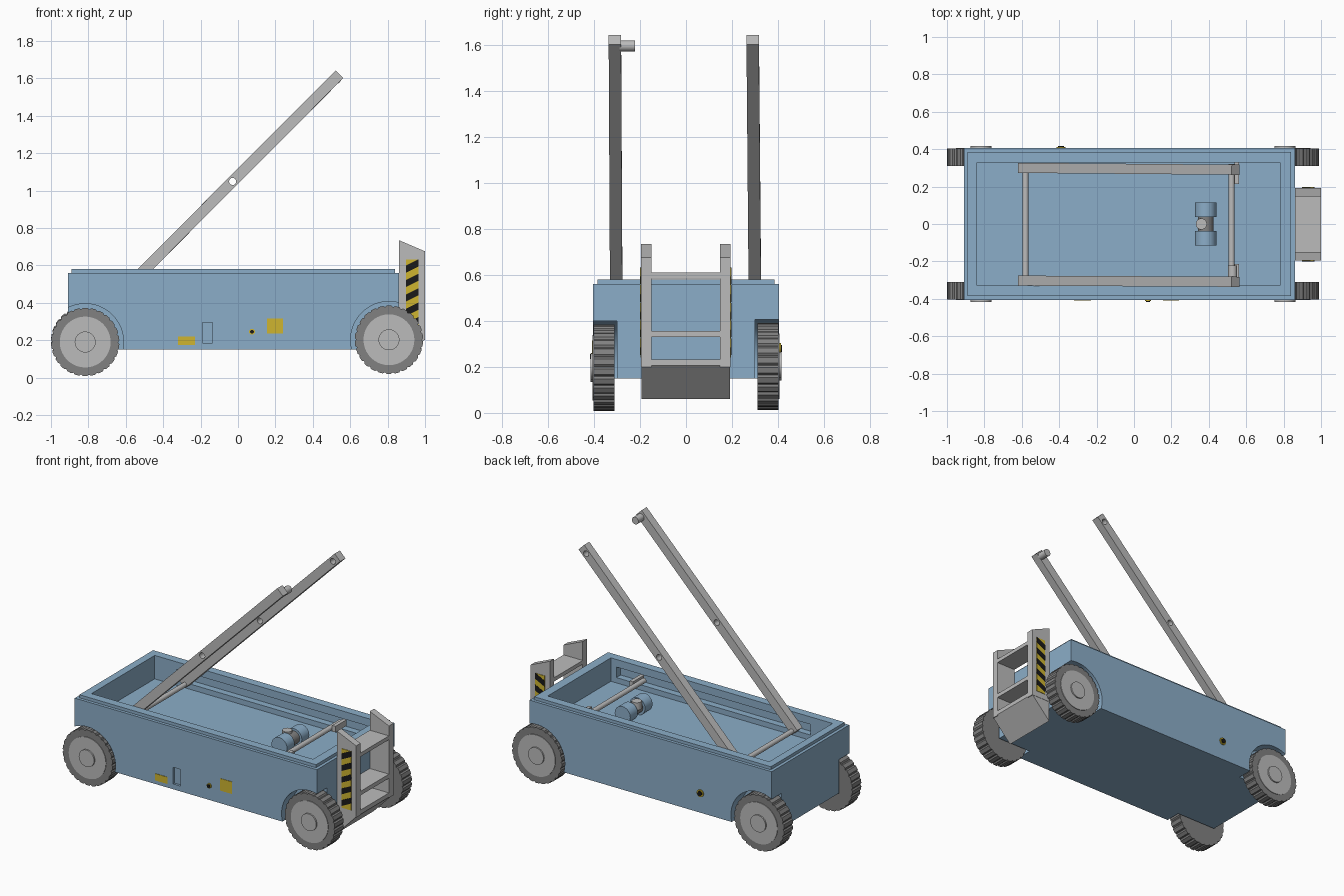
import bpy, bmesh, math
from mathutils import Matrix, Vector

if "Cube" in bpy.data.objects:
    bpy.data.objects.remove(bpy.data.objects["Cube"])


def material(name, rgb):
    m = bpy.data.materials.new(name)
    m.use_nodes = True
    m.diffuse_color = (*rgb, 1)
    m.node_tree.nodes["Principled BSDF"].inputs["Base Color"].default_value = (*rgb, 1)
    return m


BLUE = material("body blue", (.26, .42, .58))
GREY = material("light grey steel", (.5, .5, .5))
TYRE = material("tyre grey", (.22, .22, .22))
YELLOW = material("warning yellow", (.62, .46, .03))
BLACK = material("stripe black", (.01, .01, .01))


def finish(bm, name, mat):
    bmesh.ops.recalc_face_normals(bm, faces=bm.faces)
    me = bpy.data.meshes.new(name)
    bm.to_mesh(me)
    bm.free()
    ob = bpy.data.objects.new(name, me)
    bpy.context.collection.objects.link(ob)
    if mat:
        me.materials.append(mat)
    return ob


def smooth(ob):
    bpy.ops.object.select_all(action='DESELECT')
    ob.select_set(True)
    bpy.context.view_layer.objects.active = ob
    bpy.ops.object.shade_smooth_by_angle(angle=math.radians(35))
    return ob


def box(name, lo, hi, mat=None):
    bm = bmesh.new()
    bmesh.ops.create_cube(bm, size=1)
    lo, hi = Vector(lo), Vector(hi)
    for v in bm.verts:
        v.co = (lo + hi) / 2 + v.co * (hi - lo)
    return finish(bm, name, mat)


def prism(name, profile, y0, y1, mat=None):
    """Extrude an x-z outline along y."""
    bm = bmesh.new()
    f = bm.faces.new([bm.verts.new((x, y0, z)) for x, z in profile])
    g = bmesh.ops.extrude_face_region(bm, geom=[f])["geom"]
    bmesh.ops.translate(bm, vec=(0, y1 - y0, 0),
                        verts=[v for v in g if isinstance(v, bmesh.types.BMVert)])
    return finish(bm, name, mat)


def rod(name, x, z, r, y0, y1, mat=None, sides=32):
    ring = [2 * math.pi * i / sides for i in range(sides)]
    return smooth(prism(name, [(x + r * math.cos(a), z + r * math.sin(a)) for a in ring],
                        y0, y1, mat))


def cut(ob, cutters):
    bpy.context.view_layer.objects.active = ob
    for c in cutters:
        c.hide_render = True
        mod = ob.modifiers.new("cut", 'BOOLEAN')
        mod.operation = 'DIFFERENCE'
        mod.solver = 'EXACT'
        mod.object = c
        bpy.ops.object.modifier_apply(modifier=mod.name)
    return ob


# Wheel centres (x, z) and side of the chassis
wheels = [(x, z + (.006 if s > 0 else 0), s) for x, z in ((-.817, .19), (.807, .202)) for s in (-1, 1)]

# Chassis: open tray with wheel wells, side channels and a front recess
body = box("chassis_body", (-.91, -.405, .15), (.86, .405, .56), BLUE)
rim = box("chassis_rim", (-.89, -.385, .56), (.84, .385, .58), BLUE)
cavity = box("tray_cutter", (-.84, -.33, .425), (.78, .33, .7))
channels = [box("channel_cutter", (-.68, min(s * .3, s * .375), .46),
                (.74, max(s * .3, s * .375), .53)) for s in (-1, 1)]
wells = [rod("well_cutter", x, z, .205, s * .3, s * .5, sides=48) for x, z, s in wheels]
panel = box("panel_cutter", (-.19, -.45, .185), (-.135, -.39, .295))
cut(body, [cavity, panel] + channels + wells)
cut(rim, [cavity])
for c in [cavity, panel] + channels + wells:
    bpy.data.objects.remove(c)

# Wheels with lugged tyres, rims and hub caps
LUGS = 26
for x, z, s in wheels:
    outline = []
    for i in range(LUGS):
        for t, r in ((0, .176), (.2, .183), (.75, .183), (.95, .176)):
            a = 2 * math.pi * (i + t) / LUGS
            outline.append((x + r * math.cos(a), z + r * math.sin(a)))
    prism("tyre", outline, s * .31, s * .403, TYRE)
    rod("wheel_rim", x, z, .136, s * .38, s * .407, GREY, 40)
    rod("hub_cap", x, z, .056, s * .39, s * .416, GREY)


# Lifting arms: raised beams with a pivot hole
def arm(name, y_low, y_high, hole_at):
    bm = bmesh.new()
    bmesh.ops.create_cube(bm, size=1)
    a, b = Vector((-.6, y_low, .475)), Vector((.543, y_high, 1.622))
    pitch = math.atan2(b.z - a.z, b.x - a.x)
    yaw = math.atan2(y_high - y_low, b.x - a.x)
    bm.transform(Matrix.Translation((a + b) / 2) @ Matrix.Rotation(yaw, 4, 'Z')
                 @ Matrix.Rotation(-pitch, 4, 'Y')
                 @ Matrix.Diagonal(((b - a).length, .054, .058, 1)))
    ob = finish(bm, name, GREY)
    for t in hole_at:
        p = a.lerp(b, t)
        hole = rod("hole_cutter", p.x, p.z, .019, p.y - .1, p.y + .1, sides=20)
        cut(ob, [hole])
        bpy.data.objects.remove(hole)


arm("front_arm", -.303, -.309, [.5])
arm("rear_arm", .3, .29, [.5, .97])
rod("arm_peg", .527, 1.595, .024, -.29, -.222, GREY, 16)

# Cross rods in the tray and their end blocks
rod("fixed_cross_rod", -.58, .478, .016, -.29, .29, GREY, 20)
rod("sliding_cross_rod", .522, .508, .016, -.31, .32, GREY, 20)
for s in (-1, 1):
    lo, hi = sorted((s * .215, s * .33))
    box("rod_end_block", (.538, lo, .49), (.562, hi, .53), GREY)

# Pump: twin drums with a grey core
for s in (-1, 1):
    rod("pump_drum", .383, .478, .057, s * .038, s * .116, BLUE)
rod("pump_core", .383, .478, .042, -.04, .04, TYRE, 24)
bm = bmesh.new()
bmesh.ops.create_cone(bm, cap_ends=True, segments=20, radius1=.03, radius2=.03, depth=.05,
                      matrix=Matrix.Translation((.36, 0, .51)))
smooth(finish(bm, "pump_valve", GREY))

# Ladder at the end: rails, treads, sloped foot and hazard plates
for y0, y1, outer in ((-.195, -.15, -.195), (.148, .193, .193)):
    prism("ladder_rail", [(.86, .2), (1, .2), (1, .675), (.86, .735)], y0, y1, GREY)
    s = math.copysign(1, outer)
    box("hazard_plate", (.897, min(outer, outer + s * .003), .24),
        (.965, max(outer, outer + s * .003), .63), YELLOW)
    for i in range(5):
        z = .252 + i * .077
        prism("hazard_stripe", [(.897, z), (.965, z + .034), (.965, z + .072), (.897, z + .038)],
              outer, outer + s * .005, BLACK)
for z0, z1 in ((.33, .357), (.585, .61)):
    box("ladder_tread", (.86, -.152, z0), (1, .15, z1), GREY)
prism("ladder_foot", [(.86, .06), (1, .205), (1, .233), (.86, .233)], -.193, .191, GREY)

# Labels and stop buttons on the long sides
box("small_label", (-.32, -.408, .175), (-.23, -.404, .22), YELLOW)
box("large_label", (.155, -.408, .235), (.24, -.404, .315), YELLOW)
for x, z, y, s, r in ((.075, .245, -.404, -1, .016), (-.39, .28, .404, 1, .024)):
    rod("button_plate", x, z, r, y, y + s * .008, YELLOW, 16)
    rod("button", x, z, r * .65, y, y + s * .014, BLACK, 16)
